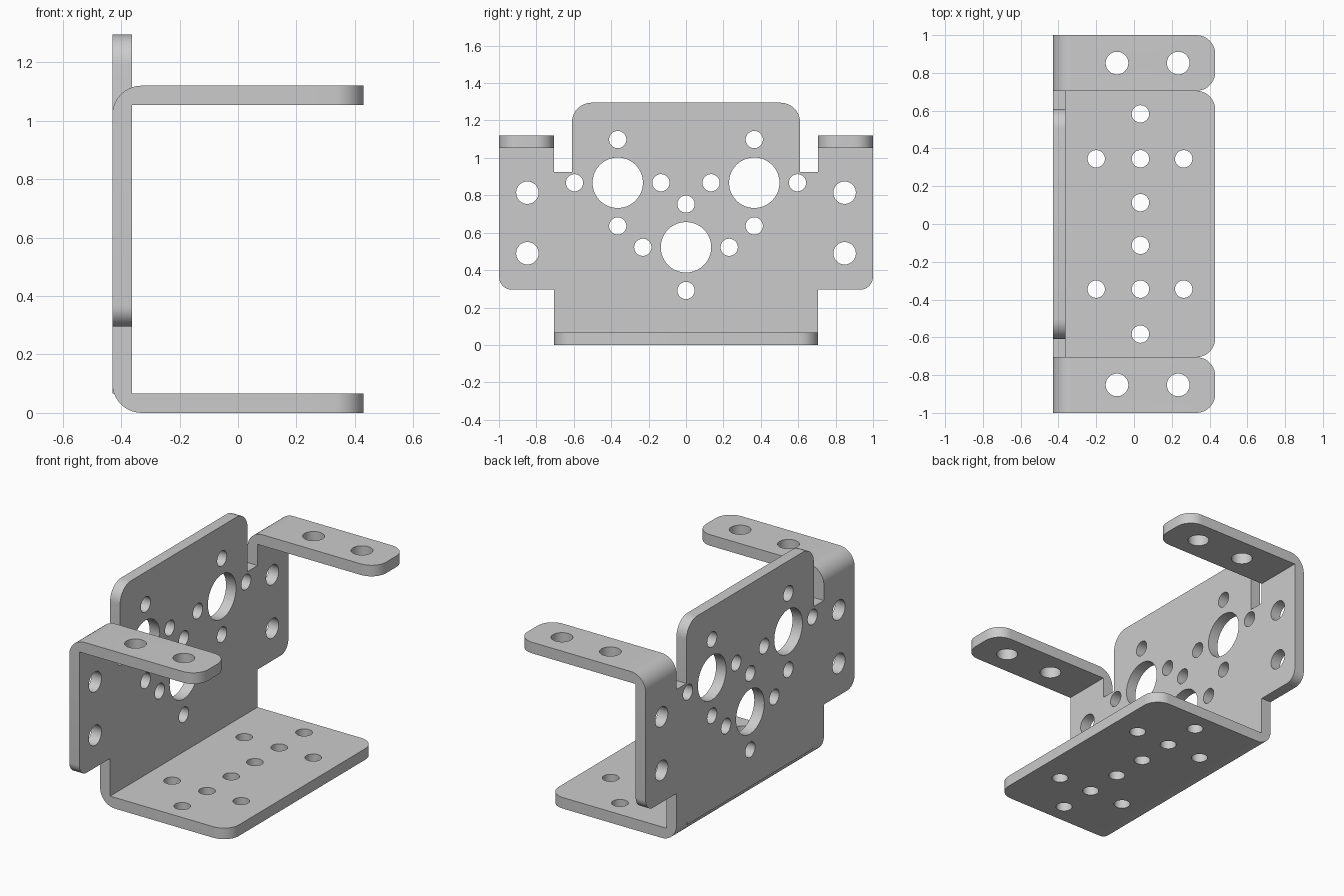
import bpy, bmesh
from math import pi, sin, cos
from mathutils import Matrix, Vector

if "Cube" in bpy.data.objects:
    bpy.data.objects.remove(bpy.data.objects["Cube"], do_unlink=True)

# Sheet dimensions
BACK, FRONT, THICK = -0.43, 0.43, 0.067
INNER = BACK + THICK
BEND = 0.1
TAB_TOP = 1.12

steel = bpy.data.materials.new("grey_steel")
steel.use_nodes = True
steel.diffuse_color = (0.6, 0.6, 0.6, 1)
steel.node_tree.nodes["Principled BSDF"].inputs["Base Color"].default_value = (0.6, 0.6, 0.6, 1)


def rounded(points, steps=10):
    """Outline whose right-angle corners (u, v, radius) become arcs."""
    out = []
    for i, (u, v, r) in enumerate(points):
        p = Vector((u, v))
        if r == 0:
            out.append(p)
            continue
        a = (Vector(points[i - 1][:2]) - p).normalized()
        b = (Vector(points[(i + 1) % len(points)][:2]) - p).normalized()
        for k in range(steps + 1):
            t = pi / 2 * k / steps
            out.append(p + r * (a + b) - r * (b * cos(t) + a * sin(t)))
    return out


def finish(bm, name):
    bmesh.ops.recalc_face_normals(bm, faces=bm.faces[:])
    mesh = bpy.data.meshes.new(name)
    bm.to_mesh(mesh)
    bm.free()
    mesh.materials.append(steel)
    obj = bpy.data.objects.new(name, mesh)
    bpy.context.collection.objects.link(obj)
    return obj


def prism(outline, place, lo, hi):
    """Closed solid swept from lo to hi; place maps (u, v, w) to x, y, z."""
    bm = bmesh.new()
    a, b = [[bm.verts.new(place(p.x, p.y, w)) for p in outline] for w in (lo, hi)]
    bm.faces.new(a)
    bm.faces.new(b)
    for i in range(len(a)):
        j = (i + 1) % len(a)
        bm.faces.new((a[i], a[j], b[j], b[i]))
    return bm


def bent_flange(name, z_out, z_in, z_leg, lo, hi):
    """L-shaped flange with a rounded outer bend and rounded free corners."""
    profile = rounded([(BACK, z_out, BEND), (FRONT, z_out, 0), (FRONT, z_in, 0),
                       (INNER, z_in, 0), (INNER, z_leg, 0), (BACK, z_leg, 0)])
    bm = prism(profile, lambda u, v, w: (u, w, v), lo, hi)
    ends = [e for e in bm.edges if all(abs(v.co.x - FRONT) < 1e-4 for v in e.verts)
            and abs(e.verts[0].co.y - e.verts[1].co.y) < 1e-4]
    bmesh.ops.bevel(bm, geom=ends, offset=0.1, segments=10, profile=0.5, affect='EDGES')
    return finish(bm, name)


def combine(target, other, operation):
    mod = target.modifiers.new(other.name, 'BOOLEAN')
    mod.operation, mod.solver, mod.object = operation, 'EXACT', other
    bpy.context.view_layer.objects.active = target
    bpy.ops.object.modifier_apply(modifier=mod.name)
    bpy.data.objects.remove(other, do_unlink=True)


# Back panel: stepped lower edge, side wings, notches and a raised centre
half = [(0.6, 0.067, 0), (0.6, 0.15, 0), (0.705, 0.15, 0), (0.705, 0.295, 0),
        (1, 0.295, 0.07), (1, 1.0, 0), (0.705, 1.0, 0), (0.705, 0.925, 0),
        (0.61, 0.925, 0), (0.61, 1.295, 0.105)]
outline = rounded(half + [(-y, z, r) for y, z, r in reversed(half)])
bracket = finish(prism(outline, lambda u, v, w: (w, u, v), BACK, INNER), "motor_bracket")

# Base plate and the two upper mounting tabs
flanges = [bent_flange("base_plate", 0, THICK, 0.2, -0.705, 0.705),
           bent_flange("left_tab", TAB_TOP, TAB_TOP - THICK, 0.96, 0.705, 1),
           bent_flange("right_tab", TAB_TOP, TAB_TOP - THICK, 0.96, -1, -0.705)]
for flange in flanges:
    combine(bracket, flange, 'UNION')

# Holes
cutter = bmesh.new()


def hole(x, y, z, radius, sideways=False):
    turn = Matrix.Rotation(pi / 2, 4, 'Y') if sideways else Matrix()
    bmesh.ops.create_cone(cutter, cap_ends=True, segments=40, radius1=radius,
                          radius2=radius, depth=0.2,
                          matrix=Matrix.Translation((x, y, z)) @ turn)


MID = (BACK + INNER) / 2
SMALL, MEDIUM, LARGE = 0.046, 0.06, 0.135

# Three shaft openings, each ringed by four screw holes
for y, z in ((-0.365, 0.867), (0.365, 0.867), (0, 0.522)):
    hole(MID, y, z, LARGE, True)
    for dy, dz in ((0.231, 0), (-0.231, 0), (0, 0.231), (0, -0.231)):
        hole(MID, y + dy, z + dz, SMALL, True)

# Wing and tab holes
for side in (-1, 1):
    for z in (0.49, 0.814):
        hole(MID, side * 0.848, z, MEDIUM, True)
    for x in (-0.09, 0.234):
        hole(x, side * 0.852, TAB_TOP - THICK / 2, MEDIUM)

# Base plate holes
    for x, y in ((0.034, 0.583), (0.034, 0.345), (-0.2, 0.345), (0.263, 0.345), (0.034, 0.113)):
        hole(x, side * y, THICK / 2, SMALL)

combine(bracket, finish(cutter, "hole_cutter"), 'DIFFERENCE')

bpy.ops.object.select_all(action='DESELECT')
bracket.select_set(True)
bpy.context.view_layer.objects.active = bracket
bpy.ops.object.shade_smooth_by_angle()
